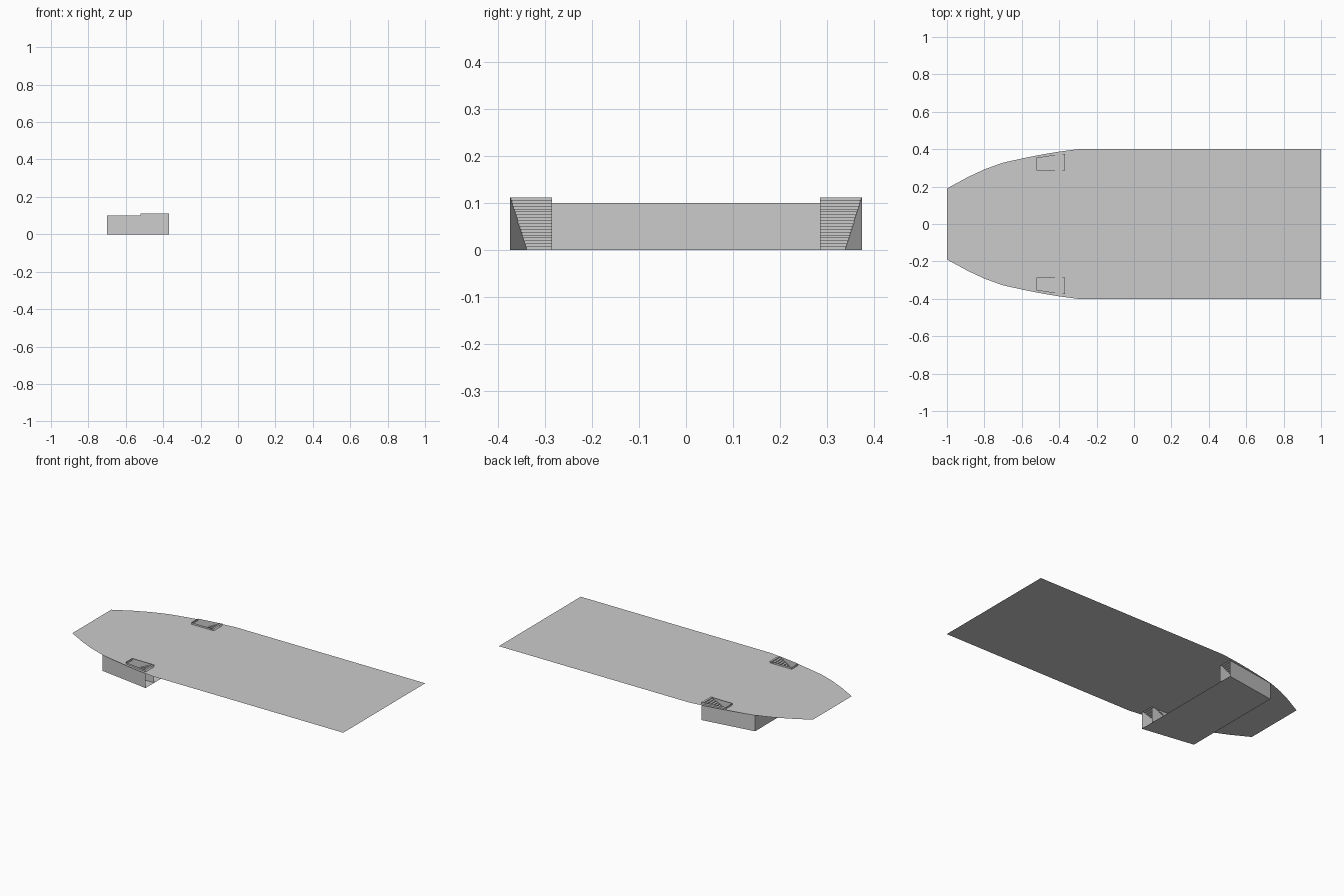
import bpy, bmesh
from mathutils import Vector

if "Cube" in bpy.data.objects:
    bpy.data.objects.remove(bpy.data.objects["Cube"])

DECK_Z = 0.1
RIM_Z = 0.111
X_BOW, X_STERN = -0.70, -0.37      # ends of the lower cabin
INNER_Y = 0.29                     # inner wall of each stairwell


def wall_y(x):
    """Half width of the tapering cabin at x."""
    return 0.325 + (x - X_BOW) * (0.375 - 0.325) / (X_STERN - X_BOW)


def add_object(name, bm):
    mesh = bpy.data.meshes.new(name)
    bm.to_mesh(mesh)
    bm.free()
    obj = bpy.data.objects.new(name, mesh)
    bpy.context.collection.objects.link(obj)
    return obj


def sheet(name, quads):
    """Thin surface made of separate quads, welded together."""
    bm = bmesh.new()
    for q in quads:
        bm.faces.new([bm.verts.new(p) for p in q])
    bmesh.ops.remove_doubles(bm, verts=bm.verts, dist=1e-5)
    return add_object(name, bm)


def upright(a, b, z0, z1):
    return [(*a, z0), (*b, z0), (*b, z1), (*a, z1)]


# Deck sheet with a pointed bow and two stair hatches
half = [(-1, 0.19), (-0.89, 0.25), (-0.8, 0.292), (-0.7, 0.328), (-0.6, 0.35),
        (-0.5, 0.37), (-0.4, 0.387), (-0.3, 0.4), (1, 0.4)]
outline = half + [(x, -y) for x, y in reversed(half)]
hatch = [(-0.52, INNER_Y), (X_STERN, INNER_Y),
         (X_STERN, wall_y(X_STERN)), (-0.52, wall_y(-0.52))]
bm = bmesh.new()
for loop in (outline, hatch, [(x, -y) for x, y in hatch]):
    vs = [bm.verts.new((x, y, DECK_Z)) for x, y in loop]
    for i, v in enumerate(vs):
        bm.edges.new((v, vs[(i + 1) % len(vs)]))
bmesh.ops.triangle_fill(bm, use_beauty=True, edges=bm.edges[:], normal=Vector((0, 0, 1)))
for f in bm.faces:
    if f.normal.z < 0:
        f.normal_flip()
add_object("deck", bm)

# Lower cabin floor and bow wall
yb, ys = wall_y(X_BOW), wall_y(X_STERN)
sheet("cabin_floor", [[(X_BOW, -yb, 0), (X_STERN, -ys, 0), (X_STERN, ys, 0), (X_BOW, yb, 0)]])
sheet("cabin_bow_wall", [upright((X_BOW, yb), (X_BOW, -yb), 0, DECK_Z)])

STEPS = 18
X0, X1 = -0.60, X_STERN
for side, s in (("left", -1), ("right", 1)):
    # Outer side wall and inner stairwell wall
    sheet("cabin_side_wall_" + side,
          [upright((X_BOW, s * yb), (X_STERN, s * ys), 0, DECK_Z)])
    sheet("stairwell_wall_" + side,
          [upright((X_BOW, s * INNER_Y), (X_STERN, s * INNER_Y), 0, DECK_Z)])

    # Stairs rising towards the stern
    dx, dz = (X1 - X0) / STEPS, RIM_Z / STEPS
    quads = []
    for i in range(STEPS):
        a, b = X0 + i * dx, X0 + (i + 1) * dx
        z = (i + 1) * dz
        ya, yb2, yi = s * wall_y(a), s * wall_y(b), s * 0.285
        quads.append(upright((a, yi), (a, ya), z - dz, z))
        quads.append([(a, yi, z), (b, yi, z), (b, yb2, z), (a, ya, z)])
    sheet("stairs_" + side, quads)

    # Low rim around the hatch
    rim = [(x, s * y) for x, y in (hatch[1], hatch[0], hatch[3], hatch[2])]
    sheet("hatch_rim_" + side,
          [upright(rim[i], rim[i + 1], DECK_Z, RIM_Z) for i in range(3)])
